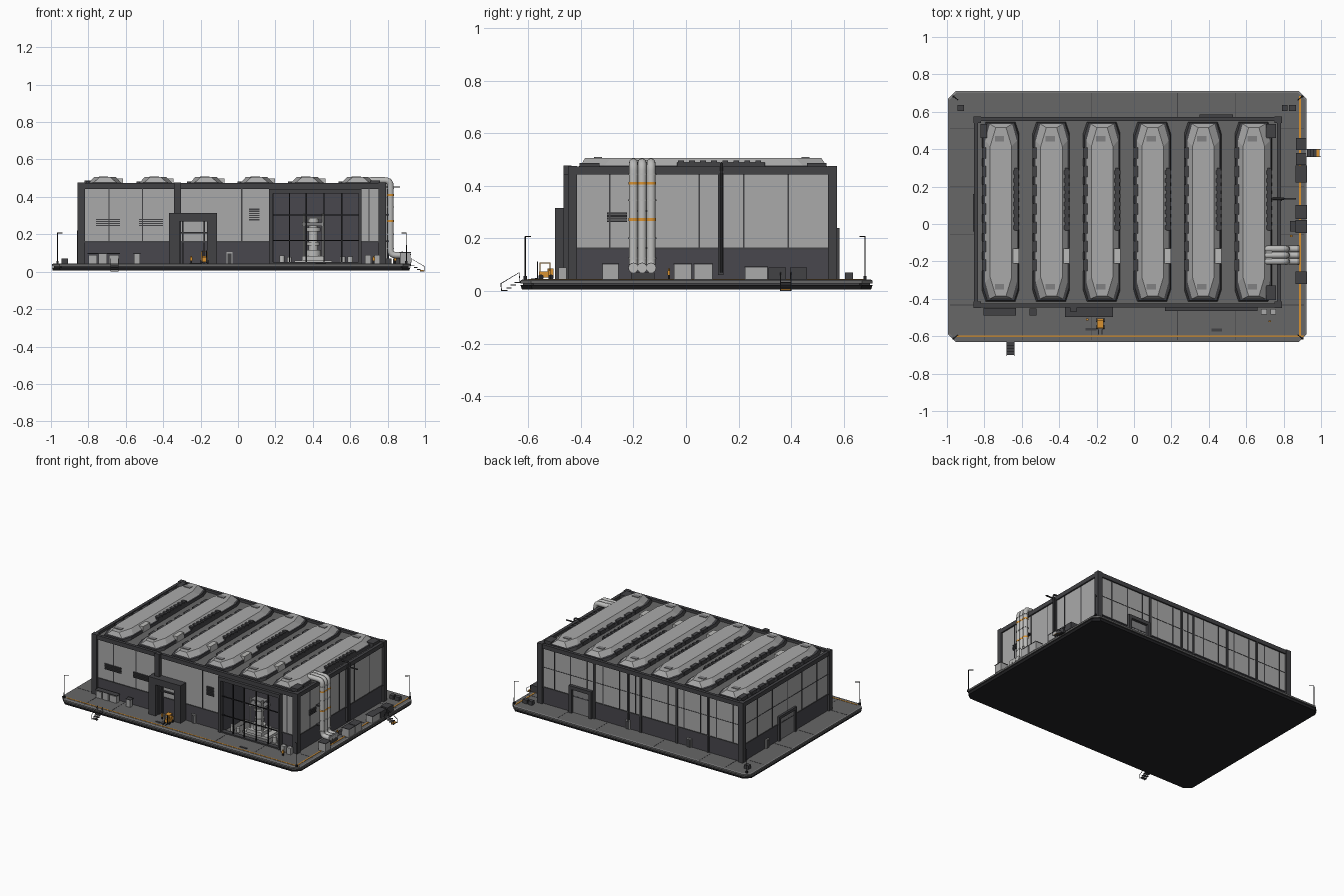
import bpy, bmesh, math
from mathutils import Vector, Matrix

if "Cube" in bpy.data.objects:
    bpy.data.objects.remove(bpy.data.objects["Cube"])


def material(name, r, g, b):
    m = bpy.data.materials.new(name)
    m.diffuse_color = (r, g, b, 1)
    m.use_nodes = True
    m.node_tree.nodes["Principled BSDF"].inputs["Base Color"].default_value = m.diffuse_color
    return m


LIGHT = material("light_panel", .40, .40, .40)
PIPE = material("pipe_grey", .50, .50, .49)
MID = material("mid_grey", .22, .22, .225)
GROUND = material("ground_grey", .135, .135, .135)
DARK = material("dark_frame", .055, .055, .06)
PLINTH = material("plinth_grey", .065, .063, .075)
BLACK = material("black", .016, .016, .018)
ORANGE = material("orange", .70, .29, .03)


def finish(name, bm, *mats):
    bmesh.ops.recalc_face_normals(bm, faces=bm.faces)
    me = bpy.data.meshes.new(name)
    bm.to_mesh(me)
    bm.free()
    for m in mats:
        me.materials.append(m)
    ob = bpy.data.objects.new(name, me)
    bpy.context.collection.objects.link(ob)
    return ob


def boxes(name, mat, *items):
    """One object from (x0, x1, y0, y1, z0, z1) boxes."""
    bm = bmesh.new()
    for x0, x1, y0, y1, z0, z1 in items:
        mtx = Matrix.Translation(((x0 + x1) / 2, (y0 + y1) / 2, (z0 + z1) / 2))
        bmesh.ops.create_cube(bm, size=1, matrix=mtx @ Matrix.Diagonal((x1 - x0, y1 - y0, z1 - z0, 1)))
    return finish(name, bm, mat)


def cylinders(name, mat, *items, axis='Z', n=16):
    """One object from (x, y, z, radius, length) cylinders."""
    bm = bmesh.new()
    rot = {'Z': Matrix(), 'X': Matrix.Rotation(math.pi / 2, 4, 'Y'), 'Y': Matrix.Rotation(math.pi / 2, 4, 'X')}[axis]
    for x, y, z, r, d in items:
        bmesh.ops.create_cone(bm, cap_ends=True, segments=n, radius1=r, radius2=r, depth=d,
                              matrix=Matrix.Translation((x, y, z)) @ rot)
    ob = finish(name, bm, mat)
    ob.data.shade_smooth()
    ob.data.set_sharp_from_angle(angle=math.radians(40))
    return ob


def tube(name, mat, pts, r, bend=0, res=3):
    """Pipe swept along a path with rounded corners."""
    pts = [Vector(p) for p in pts]
    path = [pts[0]]
    for a, b, c in zip(pts, pts[1:], pts[2:]):
        if not bend:
            path.append(b)
            continue
        p, q = b + (a - b).normalized() * bend, b + (c - b).normalized() * bend
        path += [p * (1 - t) ** 2 + b * 2 * t * (1 - t) + q * t * t for t in (0, .2, .4, .6, .8, 1)]
    path.append(pts[-1])
    cu = bpy.data.curves.new(name, 'CURVE')
    cu.dimensions = '3D'
    cu.bevel_depth, cu.bevel_resolution, cu.use_fill_caps = r, res, True
    sp = cu.splines.new('POLY')
    sp.points.add(len(path) - 1)
    for s, p in zip(sp.points, path):
        s.co = (*p, 1)
    tmp = bpy.data.objects.new(name + "_path", cu)
    me = bpy.data.meshes.new_from_object(tmp)
    bpy.data.objects.remove(tmp)
    me.materials.clear()
    me.materials.append(mat)
    ob = bpy.data.objects.new(name, me)
    bpy.context.collection.objects.link(ob)
    me.shade_smooth()
    me.set_sharp_from_angle(angle=math.radians(40))


def loft(name, rings, mats):
    """Chamfered rectangles (x0, x1, y0, y1, z, cx, cy) stacked; mats per band, last one for the top."""
    bm = bmesh.new()
    prev = None
    for i, (x0, x1, y0, y1, z, cx, cy) in enumerate(rings):
        out = [(x0 + cx, y0), (x1 - cx, y0), (x1, y0 + cy), (x1, y1 - cy),
               (x1 - cx, y1), (x0 + cx, y1), (x0, y1 - cy), (x0, y0 + cy)]
        ring = [bm.verts.new((x, y, z)) for x, y in out]
        if prev:
            for k in range(8):
                bm.faces.new((prev[k], prev[k - 7], ring[k - 7], ring[k])).material_index = i - 1
        else:
            bm.faces.new(ring[::-1])
        prev = ring
    bm.faces.new(prev).material_index = len(mats) - 1
    return finish(name, bm, *mats)


# --- site slab ---
G = .043
loft("slab_lower", [(-.99, .915, -.625, .705, .006, .04, .04), (-.995, .922, -.63, .71, .022, .04, .04)], [BLACK, GROUND])
loft("slab_gap", [(-.985, .912, -.62, .70, .02, .04, .04), (-.985, .912, -.62, .70, .03, .04, .04)], [DARK, DARK])
loft("slab_top", [(-.995, .922, -.63, .71, .028, .04, .04), (-.995, .922, -.63, .71, G - .003, .04, .04),
                  (-.988, .915, -.623, .703, G, .04, .04)], [GROUND, MID, GROUND])
boxes("edge_stripe", ORANGE, (-.95, .91, -.604, -.596, G, G + .002), (.883, .892, -.60, .685, G, G + .002))
boxes("slab_joints", DARK, *[(x, x + .004, -.62, .70, G - .001, G + .001) for x in (-.80, -.60, -.23, .23, .54)],
      *[(-.985, .91, y, y + .004, G - .001, G + .001) for y in (-.435, -.06, .2, .51)])
boxes("ground_marks", DARK, (-.26, -.20, -.57, -.555, G, G + .004), (.415, .47, -.575, -.56, G, G + .004))

# --- building body, with a recessed showcase bay at the front ---
X0, X1, Y0, Y1 = -.845, .777, -.436, .562
BX0, BX1, BY = .185, .65, -.20
for nm, z0, z1, m in (("plinth", G, .163, PLINTH), ("wall", .163, .45, LIGHT)):
    boxes(nm, m, (X0, X1, BY, Y1, z0, z1), (X0, BX0, Y0, BY, z0, z1), (BX1, X1, Y0, BY, z0, z1))
boxes("bay_lining", PLINTH, (BX0, BX1, BY - .006, BY, G, .45), (BX0, BX0 + .005, Y0, BY, G, .45),
      (BX1 - .005, BX1, Y0, BY, G, .45), (BX0, BX1, Y0, BY, .42, .45))
boxes("roof_deck", GROUND, (X0, X1, Y0, Y1, .442, .455))
P0, P1, Q0, Q1 = -.855, .787, -.446, .572
boxes("parapet", DARK, (P0, P1, Q0, Q0 + .022, .443, .473), (P0, P1, Q1 - .022, Q1, .443, .473),
      (P0, P0 + .022, Q0, Q1, .443, .473), (P1 - .022, P1, Q0, Q1, .443, .473))
boxes("corner_posts", DARK, *[(x, x + .04, y, y + .035, G, .476) for x in (P0 - .003, P1 - .037) for y in (Q0 - .003, Q1 - .032)])

# --- panel seams and pilasters ---
seams = [(x - .003, x + .003, Y0 - .003, Y0 + .01, .163, .445) for x in (-.69, -.51, .02, .70)]
seams += [(x - .003, x + .003, Y1 - .01, Y1 + .003, .163, .445) for x in [-.77 + .13 * i for i in range(12)]]
ys = (-.29, -.12, .05, .22, .39)
for x in (X0, X1):
    seams += [(x - .003, x + .003, y - .003, y + .003, .163, .445) for y in ys]
seams += [(X0, X1, Y1 - .01, Y1 + .002, .303, .307), (X0 - .002, X0 + .01, Y0, Y1, .303, .307)]
boxes("panel_seams", DARK, *seams)
boxes("plinth_ledge", DARK, (X0 - .005, BX0, Y0 - .005, Y0 + .01, .157, .165), (BX1, X1, Y0 - .005, Y0 + .01, .157, .165),
      (X0 - .005, X1 + .005, Y1 - .01, Y1 + .005, .157, .165), (X0 - .005, X0 + .01, Y0, Y1, .157, .165),
      (X1 - .01, X1 + .005, Y0, Y1, .157, .165))
boxes("pilasters", DARK, (-.342, -.306, -.467, Y0, G, .478), (X1, X1 + .014, .122, .142, .06, .46),
      *[(x, x + .014, Y1, Y1 + .008, G, .45) for x in (.33, .06, -.04, -.33, -.58)])

# --- loading portals and doors ---
boxes("front_portal", DARK, (-.37, -.312, -.498, Y0, G, .27), (-.165, -.112, -.498, Y0, G, .27),
      (-.37, -.112, -.498, Y0, .268, .315))
boxes("front_gate_rails", DARK, (-.312, -.165, -.45, Y0, .205, .213), (-.30, -.292, -.445, Y0, G, .268),
      (-.185, -.177, -.445, Y0, G, .268))
boxes("back_portal", DARK, (.35, .372, Y1, .585, G, .24), (.508, .53, Y1, .585, G, .24), (.35, .53, Y1, .585, .215, .24))
boxes("left_portal", DARK, (-.86, X0, -.04, -.022, G, .22), (-.86, X0, .14, .16, G, .22), (-.86, X0, -.04, .16, .20, .22))
boxes("gate_leaves", MID, (.372, .508, Y1, Y1 + .004, G, .215), (X0 - .004, X0, -.022, .14, G, .20))
doors = [(-.062, -.03, Y0 - .008, Y0), (.05, .085, Y1, Y1 + .008), (-.44, -.405, Y1, Y1 + .008), (X0 - .008, X0, .265, .30)]
boxes("door_frames", LIGHT, *[(*d, G, .105) for d in doors])
boxes("door_leaves", DARK, *[(a + (.006 if b - a > .01 else -.003), b - (.006 if b - a > .01 else -.003),
                              c + (.006 if d - c > .01 else -.003), d + (-.006 if d - c > .01 else .003), G, .098)
                             for a, b, c, d in doors])
# --- wall louvres ---
slats = []
for x0, x1, z0, n in ((-.76, -.63, .243, 4), (-.53, -.40, .243, 4), (.058, .115, .275, 6)):
    slats += [(x0, x1, Y0 - .008, Y0, z0 + .011 * i, z0 + .011 * i + .007) for i in range(n)]
slats += [(X1, X1 + .008, -.30, -.225, .262 + .01 * i, .269 + .01 * i) for i in range(4)]
boxes("wall_louvres", DARK, *slats)

# --- showcase bay frame and machine ---
boxes("bay_frame", DARK, (.165, .187, -.466, Y0 + .01, G, .443), (.645, .66, -.466, Y0 + .01, G, .443),
      (.165, .66, -.466, Y0 + .01, .418, .443), (.165, .66, -.46, Y0 + .01, G, .052))
boxes("bay_mullions", BLACK, *[(x - .003, x + .003, -.452, -.444, G, .42) for x in (.275, .365, .46, .555)],
      *[(.187, .645, -.452, -.444, z, z + .005) for z in (.165, .30)])
mx, my = .403, -.33
boxes("machine_base", PIPE, (mx - .10, mx + .10, my - .05, my + .07, G, .06), (mx - .06, mx + .06, my - .06, my + .06, .06, .085))
cylinders("machine_column", PIPE, (mx, my, .165, .026, .18), (mx, my, .10, .042, .03), (mx, my, .15, .034, .02),
          (mx, my, .225, .038, .02), (mx, my, .27, .03, .04))
boxes("machine_head", MID, (mx - .06, mx + .06, my - .04, my + .04, .245, .262), (mx - .05, mx + .05, my - .03, my + .03, .283, .293))
cylinders("machine_legs", PIPE, *[(mx + sx * .05, my + sy * .035, .18, .006, .26) for sx in (-1, 1) for sy in (-1, 1)], n=8)
cylinders("storage_drums", PIPE, (.235, -.40, .065, .014, .045), (.275, -.39, .06, .012, .035), (.56, -.38, .062, .014, .04), (.60, -.38, .062, .014, .04))

# --- six roof monitors ---
for i in range(6):
    c = -.714 + i * .2704
    loft("roof_monitor", [(c - .10, c + .10, -.415, .545, .452, .02, .06), (c - .092, c + .096, -.41, .54, .474, .022, .07),
                          (c - .082, c + .088, -.40, .535, .477, .025, .09), (c - .055, c + .06, -.385, .515, .506, .03, .10)],
         [DARK, DARK, LIGHT, LIGHT])
    boxes("monitor_louvres", DARK, (c + .064, c + .097, -.035, .30, .455, .490),
          *[(c + .058, c + .10, -.03 + .042 * k, -.008 + .042 * k, .485, .496) for k in range(8)],
          *[(c - .10, c - .068, -.25 + .1 * k, -.19 + .1 * k, .455, .483) for k in range(7)])
    boxes("monitor_vent", PIPE, (c + .035, c + .10, -.21, -.13, .455, .499))
    boxes("monitor_hatches", MID, (c - .03, c + .02, .44, .47, .50, .510), (c - .03, c + .02, -.35, -.32, .50, .510))
boxes("roof_units", DARK, (.705, .76, .46, .535, .45, .487), (.705, .76, -.405, -.33, .45, .487), (-.82, -.785, .46, .535, .45, .487))

# --- big ducts on the right side ---
for y in (-.20, -.167, -.133):
    tube("duct", PIPE, [(.68, y, .45), (.68, y, .488), (.815, y, .488), (.815, y, .088), (.885, y, .088)], .017, .03, 4)
ducts = (-.20, -.167, -.133)
cylinders("duct_orange_bands", ORANGE, *[(.815, y, z, .0185, .01) for y in ducts for z in (.41, .272)])
cylinders("duct_flanges", PIPE, *[(.815, y, z, .02, .006) for y in ducts for z in (.445, .345, .2, .125)])
cylinders("duct_end_flanges", MID, *[(.878, y, .088, .02, .008) for y in ducts], axis='X')
boxes("duct_brackets", DARK, (X1, .82, -.215, -.118, .30, .308), (X1, .82, -.215, -.118, .16, .168), (.86, .88, -.21, -.12, G, .07))
tube("drain_pipe", DARK, [(.74, .135, .485), (.80, .135, .485), (.80, .135, .07)], .006, .015, 2)
boxes("drain_bracket", DARK, (X1, .865, .13, .14, .45, .456))

# --- equipment cabinets around the building ---
right = [(.866, .922, a, b, G, t) for a, b, t in ((-.318, -.257, .10), (-.045, .02, .10), (.03, .10, .10), (.225, .31, .09))]
boxes("cabinets", LIGHT, *right, (-.80, -.755, -.485, -.45, G, .09), (-.745, -.70, -.485, -.45, G, .095),
      (-.69, -.635, -.485, -.45, G, .09), (-.556, -.525, -.485, -.455, G, .095), (.68, .71, -.485, -.455, G, .09), (.73, .76, -.485, -.455, G, .09))
boxes("cabinet_lids", DARK, *[(a - .002, b + .002, c - .002, d + .002, t, t + .004) for a, b, c, d, _, t in right],
      (-.805, -.63, -.488, -.448, .095, .099), (-.56, -.521, -.488, -.452, .095, .099))
boxes("dark_cabinets", DARK, (.866, .922, .315, .38, G, .09), (.866, .922, .395, .46, G, .09), (-.945, -.91, .605, .635, G, .07),
      (.79, .82, .605, .635, G, .07), (.83, .865, .605, .635, G, .07), (.835, .866, -.04, .015, G, .07))

# --- corner lamp posts ---
for x, sx in ((-.965, 1), (.90, -1)):
    for y, sy in ((-.612, 1), (.682, -1)):
        tube("lamp_post", BLACK, [(x, y, G), (x, y, .207), (x + sx * .025, y + sy * .02, .207)], .0025, 0, 1)
        boxes("lamp_base", BLACK, (x - .006, x + .006, y - .006, y + .006, G, G + .015))

# --- access steps at the front and right ---
for k in range(4):
    z, d = .034 - .01 * k, .016 * k
    boxes("front_step", DARK, (-.68, -.64, -.652 - d, -.632 - d, z - .004, z))
    boxes("right_step", DARK, (.924 + d, .944 + d, .36, .40, z - .004, z))
for o in (-.68, -.64):
    tube("front_step_rail", DARK, [(o, -.632, .03), (o, -.635, .07), (o, -.705, .028), (o, -.702, 0)], .002, 0, 1)
    tube("right_step_rail", DARK, [(.924, o + 1.04, .03), (.926, o + 1.04, .07), (.997, o + 1.04, .028), (.994, o + 1.04, 0)], .002, 0, 1)
boxes("step_nosing", ORANGE, (.972, .992, .362, .398, .004, .008))

# --- forklift ---
fx, fy = -.18, -.54
boxes("forklift_body", ORANGE, (fx - .017, fx + .017, fy - .02, fy + .035, .052, .075), (fx - .017, fx + .017, fy + .012, fy + .035, .07, .085))
boxes("forklift_cage", ORANGE, (fx - .017, fx + .017, fy - .017, fy + .025, .105, .109),
      *[(fx + a - .002, fx + a + .002, fy + b - .002, fy + b + .002, .07, .107) for a in (-.015, .015) for b in (-.015, .022)])
boxes("forklift_mast", BLACK, (fx - .013, fx - .009, fy - .028, fy - .023, .046, .112), (fx + .009, fx + .013, fy - .028, fy - .023, .046, .112),
      (fx - .012, fx - .007, fy - .05, fy - .025, .047, .05), (fx + .007, fx + .012, fy - .05, fy - .025, .047, .05))
cylinders("forklift_wheels", BLACK, *[(fx + a, fy + b, .053, .010, .008) for a in (-.017, .017) for b in (-.012, .026)], axis='X', n=12)

# --- site workers ---
for x, y in ((-.25, -.51), (.725, -.52), (.84, -.065)):
    boxes("worker_legs", BLACK, (x - .005, x + .005, y - .004, y + .004, G, .06))
    boxes("worker_jacket", ORANGE, (x - .007, x + .007, y - .005, y + .005, .06, .077))
    cylinders("worker_head", ORANGE, (x, y, .081, .004, .008), n=8)
